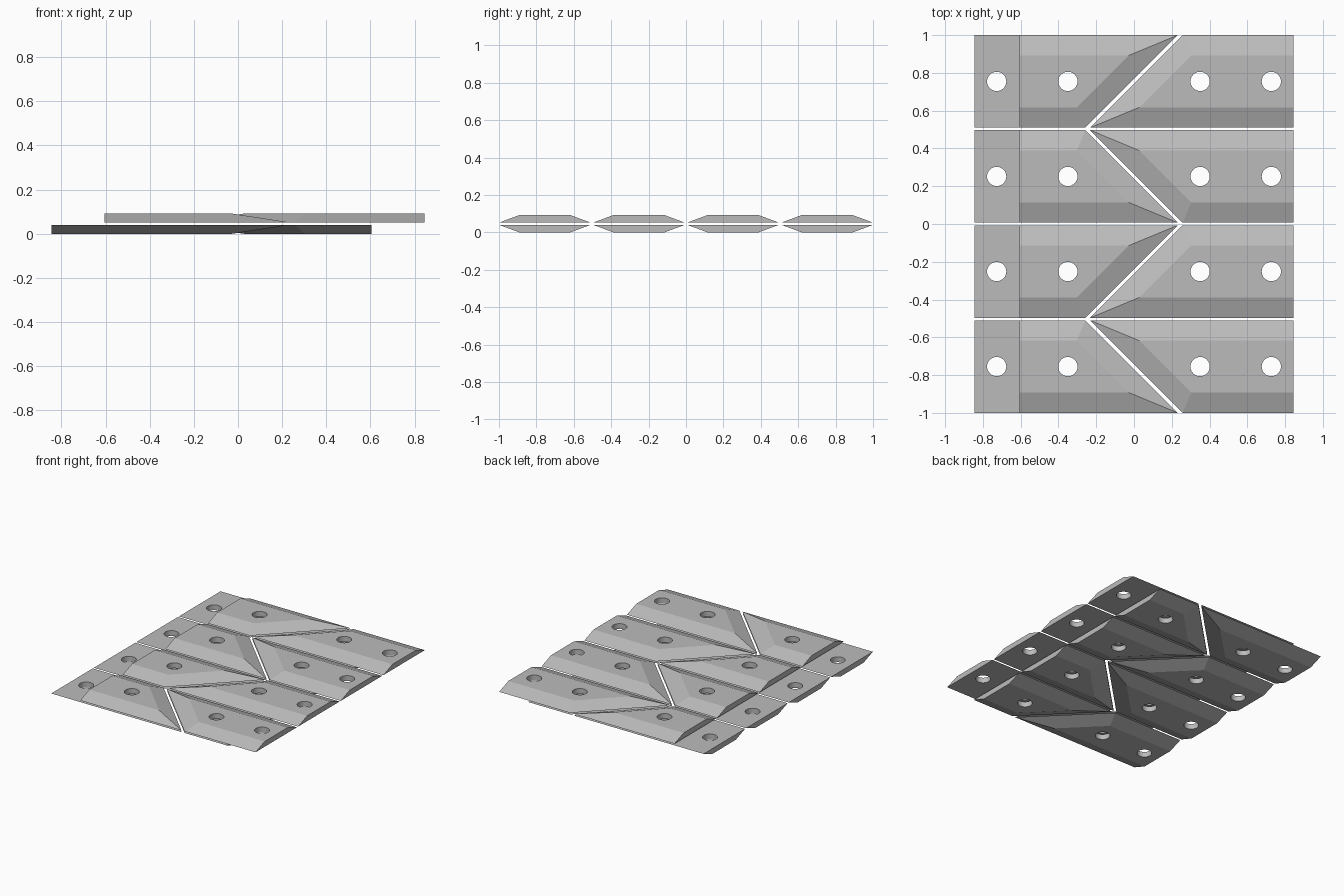
import bpy, bmesh, math

if "Cube" in bpy.data.objects:
    bpy.data.objects.remove(bpy.data.objects["Cube"], do_unlink=True)

WIDTH, PITCH = 0.49, 0.5033      # strip width and spacing
BEVEL, GAP = 0.108, 0.013        # chamfer run, half width of the diagonal slot
THICK, HEIGHT = 0.04, 0.092      # one layer, whole stack
NEAR, FAR = 0.605, 0.845         # short and long plate ends
INNER_HOLE, OUTER_HOLE, RADIUS = 0.35, 0.727, 0.051

grey = bpy.data.materials.new("plain grey")
grey.use_nodes = True
COLOUR = (0.5, 0.5, 0.5, 1)
grey.diffuse_color = COLOUR
grey.node_tree.nodes["Principled BSDF"].inputs["Base Color"].default_value = COLOUR


def mesh_object(name, bm):
    bmesh.ops.recalc_face_normals(bm, faces=bm.faces)
    mesh = bpy.data.meshes.new(name)
    bm.to_mesh(mesh)
    bm.free()
    mesh.materials.append(grey)
    obj = bpy.data.objects.new(name, mesh)
    bpy.context.collection.objects.link(obj)
    return obj


def plate(name, yc, slope, side, end, z_wide, z_narrow):
    """Plate with chamfered long edges and a chamfered diagonal edge."""
    def ring(inset, z):
        h = WIDTH / 2 - inset
        shift = side * (GAP + inset * math.sqrt(2))
        return [(side * end, yc - h, z), (-slope * h + shift, yc - h, z),
                (slope * h + shift, yc + h, z), (side * end, yc + h, z)]

    bm = bmesh.new()
    wide = [bm.verts.new(p) for p in ring(0, z_wide)]
    narrow = [bm.verts.new(p) for p in ring(BEVEL, z_narrow)]
    bm.faces.new(wide)
    bm.faces.new(narrow)
    for i in range(4):
        j = (i + 1) % 4
        bm.faces.new((wide[i], wide[j], narrow[j], narrow[i]))
    return mesh_object(name, bm)


def drill(obj, yc, xs):
    """Cut round screw holes through a plate."""
    bm = bmesh.new()
    for x in xs:
        made = bmesh.ops.create_cone(bm, cap_ends=True, segments=32,
                                     radius1=RADIUS, radius2=RADIUS, depth=1)
        bmesh.ops.translate(bm, verts=made["verts"], vec=(x, yc, 0))
    cutter = mesh_object("hole_cutter", bm)
    cutter.hide_render = True
    mod = obj.modifiers.new("holes", 'BOOLEAN')
    mod.operation, mod.solver, mod.object = 'DIFFERENCE', 'EXACT', cutter
    bpy.ops.object.select_all(action='DESELECT')
    obj.select_set(True)
    bpy.context.view_layer.objects.active = obj
    bpy.ops.object.modifier_apply(modifier=mod.name)
    bpy.data.objects.remove(cutter, do_unlink=True)
    bpy.ops.object.shade_smooth_by_angle(angle=math.radians(15))


# Four strips, each with an upper and a lower layer split by a diagonal slot
for k in range(4):
    yc = (k - 1.5) * PITCH
    slope = 1 if k % 2 else -1
    for layer, long_side, z_wide, z_narrow in (
            ("upper", 1, HEIGHT - THICK, HEIGHT), ("lower", -1, THICK, 0)):
        for label, side in (("right", -1), ("left", 1)):
            is_long = side == long_side
            obj = plate(f"{layer}_{label}_plate_{k + 1}", yc, slope, side,
                        FAR if is_long else NEAR, z_wide, z_narrow)
            holes = [INNER_HOLE, OUTER_HOLE] if is_long else [INNER_HOLE]
            drill(obj, yc, [side * x for x in holes])
